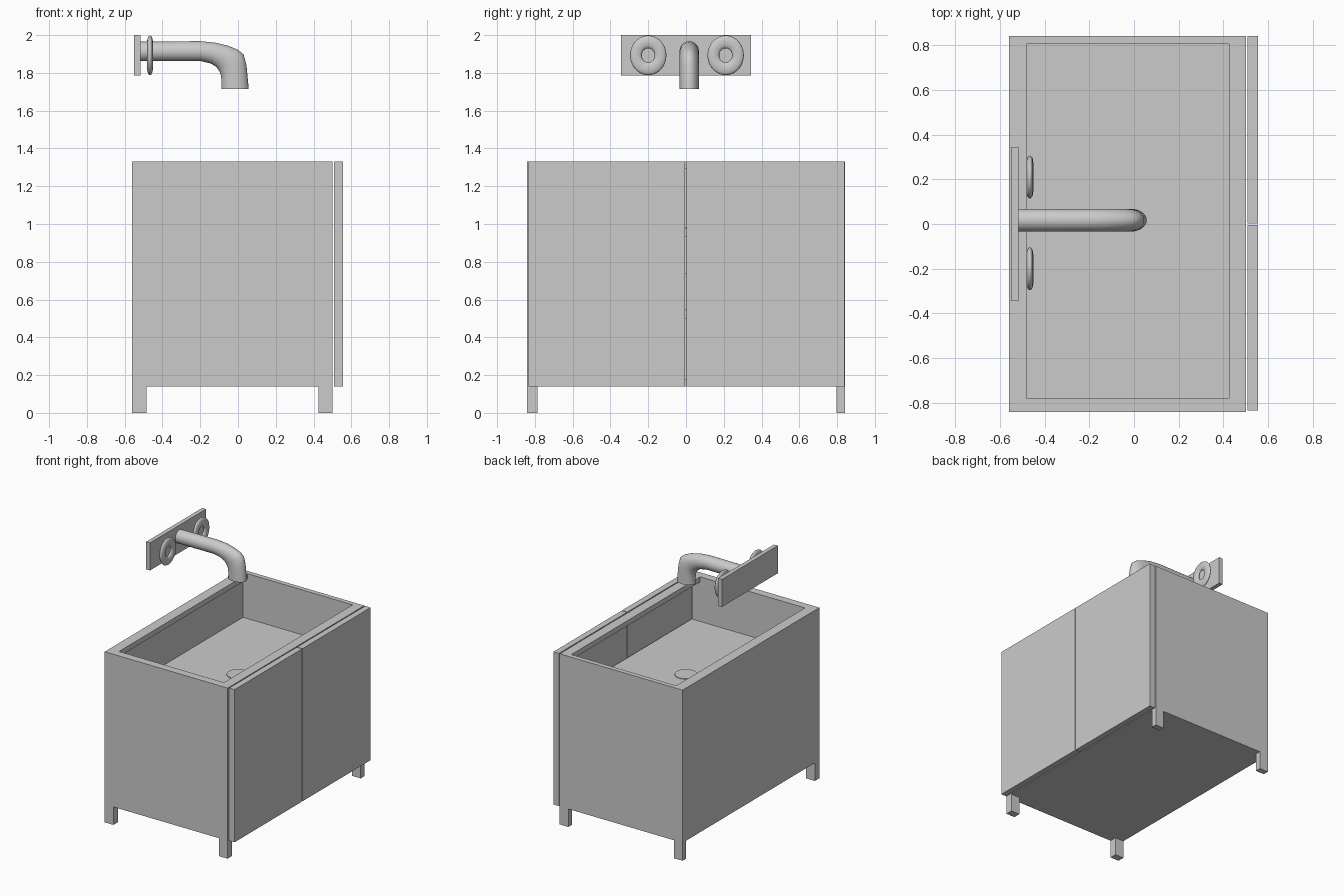
import bpy, bmesh, math

if "Cube" in bpy.data.objects:
    bpy.data.objects.remove(bpy.data.objects["Cube"])


def finish(name, bm):
    bmesh.ops.recalc_face_normals(bm, faces=bm.faces)
    mesh = bpy.data.meshes.new(name)
    bm.to_mesh(mesh)
    bm.free()
    ob = bpy.data.objects.new(name, mesh)
    bpy.context.collection.objects.link(ob)
    return ob


def box(name, x0, x1, y0, y1, z0, z1):
    bm = bmesh.new()
    bmesh.ops.create_cube(bm, size=1)
    for v in bm.verts:
        v.co = ((x0 + x1) / 2 + v.co.x * (x1 - x0),
                (y0 + y1) / 2 + v.co.y * (y1 - y0),
                (z0 + z1) / 2 + v.co.z * (z1 - z0))
    return finish(name, bm)


def smooth(ob):
    bpy.ops.object.select_all(action='DESELECT')
    ob.select_set(True)
    bpy.context.view_layer.objects.active = ob
    bpy.ops.object.shade_smooth_by_angle(angle=math.radians(40))


# Cabinet carcass, open at the front behind the doors
X0, X1, Y, Z0, Z1, RIM = -0.56, 0.50, 0.842, 0.14, 1.33, 1.29
box("bottom_panel", X0, X1, -Y, Y, Z0, Z0 + 0.04)
box("back_panel", X0, -0.52, -Y, Y, Z0 + 0.04, RIM)
box("left_side_panel", -0.52, X1, -Y, -0.785, Z0 + 0.04, RIM)
box("right_side_panel", -0.52, X1, 0.805, Y, Z0 + 0.04, RIM)
box("basin_floor", -0.52, X1, -0.785, 0.805, 0.93, 0.98)
box("inner_shelf", -0.52, X1, -0.785, 0.805, 0.50, 0.55)

# Top rim, one frame around the basin opening
bm = bmesh.new()
outer = [(X0, -Y), (X1, -Y), (X1, Y), (X0, Y)]
inner = [(-0.48, -0.78), (0.425, -0.78), (0.425, 0.805), (-0.48, 0.805)]
loops = [[bm.verts.new((x, y, z)) for x, y in pts]
         for pts, z in ((outer, RIM), (outer, Z1), (inner, Z1), (inner, RIM))]
for k in range(4):
    a, b = loops[k], loops[(k + 1) % 4]
    for i in range(4):
        j = (i + 1) % 4
        bm.faces.new((a[i], a[j], b[j], b[i]))
finish("top_rim", bm)

# Doors
box("door_left", 0.508, 0.555, -0.835, -0.004, Z0, Z1)
box("door_right", 0.508, 0.555, 0.002, 0.84, Z0, Z1)

# Legs
for xn, xa, xb in (("back", X0, -0.485), ("front", 0.425, X1)):
    for yn, ya, yb in (("left", -Y, -0.787), ("right", 0.797, Y)):
        box(f"leg_{xn}_{yn}", xa, xb, ya, yb, 0, Z0)

# Drain through the basin floor
bpy.ops.mesh.primitive_cylinder_add(vertices=32, radius=0.08, depth=0.25,
                                    location=(0, 0, 0.86))
drain = bpy.context.object
drain.name = "drain"
smooth(drain)

# Wall plate of the tap
box("tap_plate", -0.55, -0.517, -0.345, 0.345, 1.785, 2.0)

# Round tap handles
for side, y in (("left", -0.2), ("right", 0.21)):
    bpy.ops.mesh.primitive_torus_add(major_segments=48, minor_segments=16,
                                     major_radius=0.067, minor_radius=0.032,
                                     location=(-0.466, y, 1.893),
                                     rotation=(0, math.pi / 2, 0))
    knob = bpy.context.object
    knob.name = "tap_handle_" + side
    knob.scale = (1.06, 0.97, 0.48)
    smooth(knob)

# Spout, lofted through rings given by outer and inner side points (x, z)
rings = [((-0.52, 1.965), (-0.52, 1.862)), ((-0.2, 1.968), (-0.2, 1.863)),
         ((-0.12, 1.96), (-0.145, 1.85)), ((-0.05, 1.943), (-0.115, 1.832)),
         ((0.0, 1.922), (-0.098, 1.808)), ((0.03, 1.897), (-0.09, 1.785)),
         ((0.045, 1.84), (-0.087, 1.757)), ((0.057, 1.715), (-0.088, 1.715))]
N = 32
bm = bmesh.new()
prev = None
for k, ((xo, zo), (xi, zi)) in enumerate(rings):
    ring = []
    for i in range(N):
        a = 2 * math.pi * i / N
        c = math.cos(a) / 2
        ring.append(bm.verts.new(((xo + xi) / 2 + (xo - xi) * c,
                                  0.017 + 0.051 * math.sin(a),
                                  (zo + zi) / 2 + (zo - zi) * c)))
    if prev:
        for i in range(N):
            j = (i + 1) % N
            bm.faces.new((prev[i], prev[j], ring[j], ring[i]))
    if k in (0, len(rings) - 1):
        bm.faces.new(ring)
    prev = ring
smooth(finish("tap_spout", bm))
